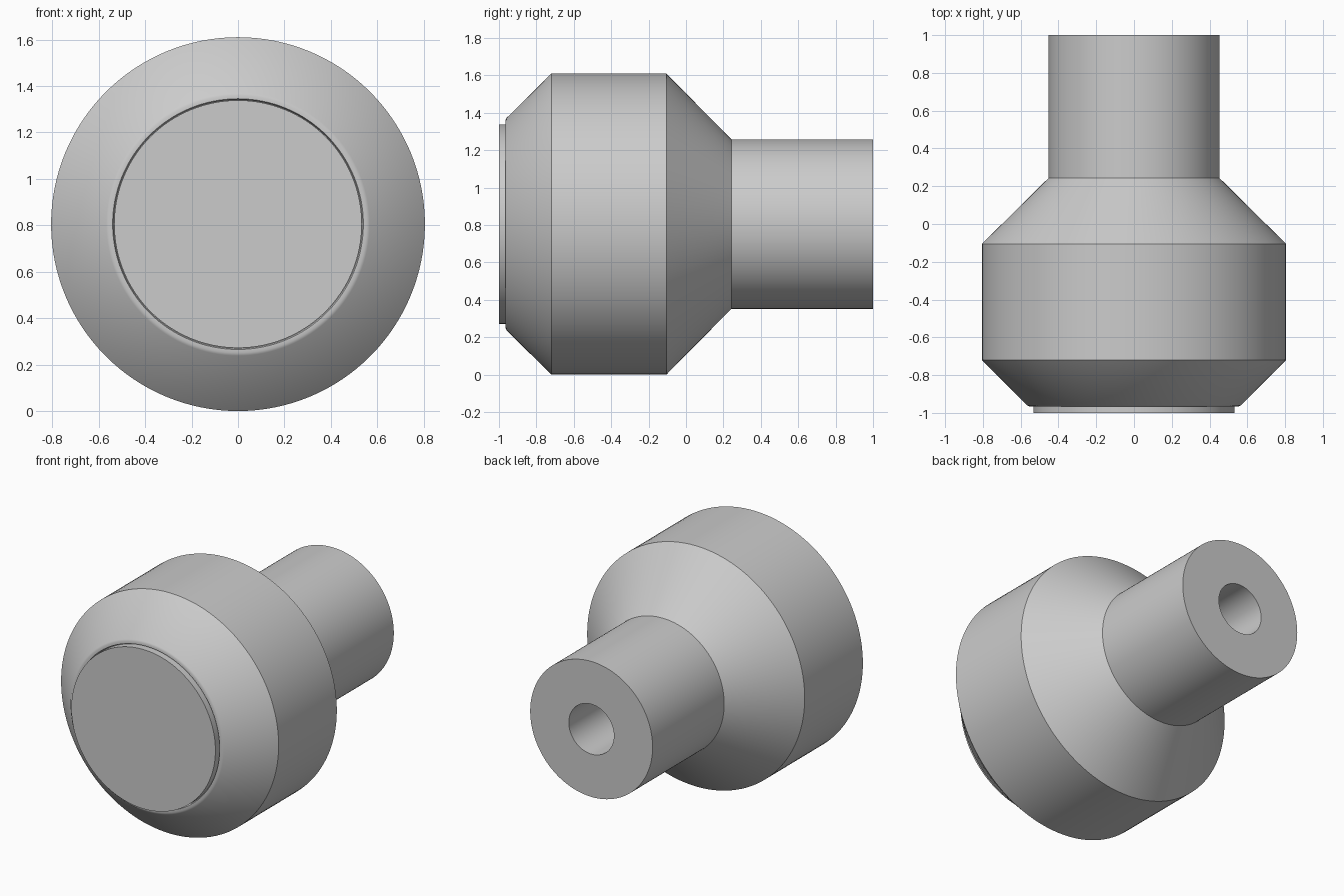
import bpy
import bmesh
from math import radians
from mathutils import Vector, Matrix

CENTRE_Z = 0.805
SEGMENTS = 128

cube = bpy.data.objects.get("Cube")
if cube:
    bpy.data.objects.remove(cube, do_unlink=True)

# One plain grey for every part
grey = bpy.data.materials.new("plain_grey")
grey.use_nodes = True
colour = (0.6, 0.6, 0.6, 1)
grey.diffuse_color = colour
grey.node_tree.nodes["Principled BSDF"].inputs["Base Color"].default_value = colour


def lathe(name, profile):
    """Spin (radius, y) points around the horizontal axis."""
    bm = bmesh.new()
    verts = [bm.verts.new((r, y, 0)) for r, y in profile]
    edges = [bm.edges.new(pair) for pair in zip(verts, verts[1:])]
    bmesh.ops.spin(bm, geom=verts + edges, cent=(0, 0, 0), axis=(0, 1, 0),
                   angle=radians(360), steps=SEGMENTS, use_merge=True)
    bmesh.ops.remove_doubles(bm, verts=bm.verts, dist=0.0001)
    bmesh.ops.recalc_face_normals(bm, faces=bm.faces)
    bmesh.ops.translate(bm, verts=bm.verts, vec=(0, 0, CENTRE_Z))
    mesh = bpy.data.meshes.new(name)
    bm.to_mesh(mesh)
    bm.free()
    mesh.materials.append(grey)
    obj = bpy.data.objects.new(name, mesh)
    bpy.context.collection.objects.link(obj)
    bpy.ops.object.select_all(action="DESELECT")
    obj.select_set(True)
    bpy.context.view_layer.objects.active = obj
    bpy.ops.object.shade_smooth_by_angle(angle=radians(30))
    return obj


# Chamfered body, rear stem and blind bore in one turned shell
lathe("knob_body", [
    (0, -0.95), (0.535, -0.95), (0.54, -0.965), (0.555, -0.965), (0.567, -0.96),
    (0.805, -0.72), (0.805, -0.105),
    (0.453, 0.243), (0.453, 1),
    (0.167, 1), (0.167, -0.1), (0, -0.1),
])

# Raised round cap on the front
lathe("front_cap", [(0, -1), (0.533, -1), (0.533, -0.94), (0, -0.94)])
